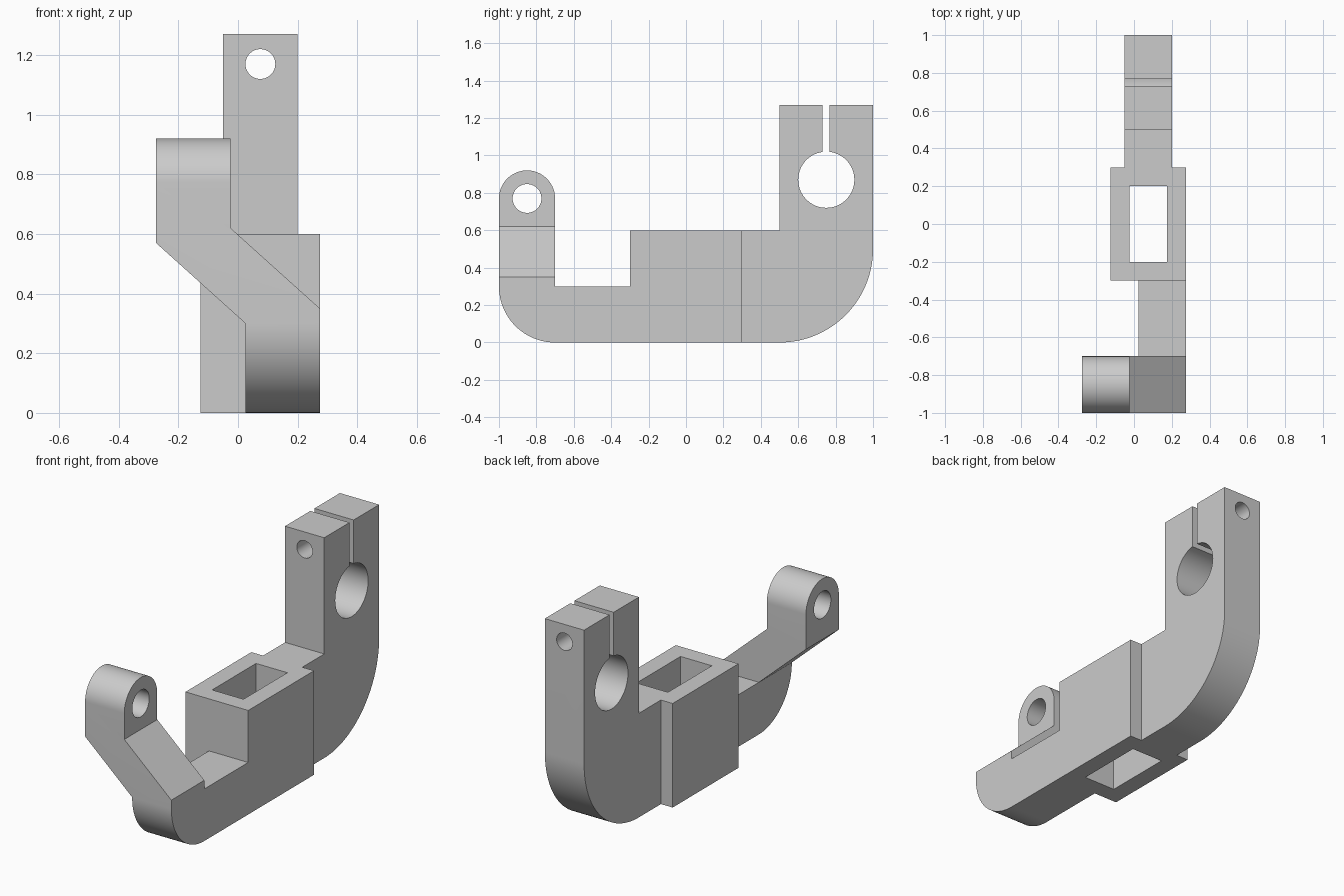
import bpy
import bmesh
from math import sin, cos, pi
from mathutils import Vector

cube = bpy.data.objects.get("Cube")
if cube:
    bpy.data.objects.remove(cube, do_unlink=True)

grey = bpy.data.materials.new("plain_grey")
grey.use_nodes = True
COLOUR = (0.6, 0.6, 0.6, 1)
grey.diffuse_color = COLOUR
grey.node_tree.nodes["Principled BSDF"].inputs["Base Color"].default_value = COLOUR


def arc(u, v, r, start, end, steps):
    """Points on an arc, angles in units of pi."""
    angles = [pi * (start + (end - start) * i / steps) for i in range(steps + 1)]
    return [(u + r * cos(a), v + r * sin(a)) for a in angles]


def circle(u, v, r):
    return arc(u, v, r, 0, 2, 64)[:-1]


def prism(name, profile, axis, low, high):
    """Extrude a profile along x (profile y,z), y (x,z) or z (x,y)."""
    place = {"x": lambda u, v: (low, u, v),
             "y": lambda u, v: (u, low, v),
             "z": lambda u, v: (u, v, low)}[axis]
    bm = bmesh.new()
    face = bm.faces.new([bm.verts.new(place(u, v)) for u, v in profile])
    moved = bmesh.ops.extrude_face_region(bm, geom=[face])["geom"]
    shift = Vector([(high - low) * (axis == a) for a in "xyz"])
    bmesh.ops.translate(bm, vec=shift,
                        verts=[g for g in moved if isinstance(g, bmesh.types.BMVert)])
    bmesh.ops.recalc_face_normals(bm, faces=bm.faces)
    mesh = bpy.data.meshes.new(name)
    bm.to_mesh(mesh)
    bm.free()
    mesh.materials.append(grey)
    ob = bpy.data.objects.new(name, mesh)
    bpy.context.collection.objects.link(ob)
    return ob


def rect(u0, u1, v0, v1):
    return [(u0, v0), (u1, v0), (u1, v1), (u0, v1)]


def combine(target, operation, *others):
    """Apply booleans and remove the helper solids."""
    for other in others:
        mod = target.modifiers.new(operation, "BOOLEAN")
        mod.operation = operation
        mod.solver = "EXACT"
        mod.object = other
        bpy.context.view_layer.objects.active = target
        bpy.ops.object.modifier_apply(modifier=mod.name)
        bpy.data.objects.remove(other, do_unlink=True)


# Clamp arm: upright post with a large rounded heel
clamp = prism("clamp_arm",
              [(0.25, 0)] + arc(0.5, 0.5, 0.5, -0.5, 0, 40)
              + [(1, 1.27), (0.5, 1.27), (0.5, 0.6), (0.25, 0.6)], "x", -0.05, 0.2)

# Bent lever: cranked outline trimmed by a rounded side outline
lever = prism("bent_lever",
              [(0.025, 0), (0.275, 0), (0.275, 0.35), (-0.025, 0.62), (-0.025, 1),
               (-0.275, 1), (-0.275, 0.57), (0.025, 0.3)], "y", -1.1, -0.6)
lever_outline = prism("lever_outline",
                      [(-0.7, 0)] + arc(-0.85, 0.77, 0.15, 0, 1, 40)
                      + arc(-0.7, 0.3, 0.3, 1, 1.5, 32)[:-1], "x", -0.5, 0.5)
combine(lever, "INTERSECT", lever_outline)

# Low bar joining the lever to the socket block
bar = prism("low_bar", rect(-0.7, -0.25, 0, 0.3), "x", 0.025, 0.275)

# Socket block, joined with the other parts into one bracket
bracket = prism("bracket", rect(-0.125, 0.275, -0.3, 0.3), "z", 0, 0.6)
combine(bracket, "UNION", clamp, bar, lever)

# Socket, bores, clamp slot and bolt hole
combine(bracket, "DIFFERENCE",
        prism("socket", rect(-0.025, 0.175, -0.2, 0.2), "z", -0.1, 0.7),
        prism("clamp_bore", circle(0.75, 0.87, 0.15), "x", -0.2, 0.4),
        prism("clamp_slot", rect(0.73, 0.768, 0.9, 1.4), "x", -0.2, 0.4),
        prism("lever_bore", circle(-0.85, 0.77, 0.077), "x", -0.4, 0.1),
        prism("bolt_hole", circle(0.075, 1.17, 0.05), "y", 0.4, 1.1))

# Tidy flat faces, then smooth the rounded ones
bm = bmesh.new()
bm.from_mesh(bracket.data)
bmesh.ops.remove_doubles(bm, verts=bm.verts, dist=0.0001)
bmesh.ops.dissolve_limit(bm, angle_limit=0.005, verts=bm.verts, edges=bm.edges)
bm.to_mesh(bracket.data)
bm.free()
bpy.ops.object.select_all(action="DESELECT")
bracket.select_set(True)
bpy.context.view_layer.objects.active = bracket
bpy.ops.object.shade_smooth_by_angle()
